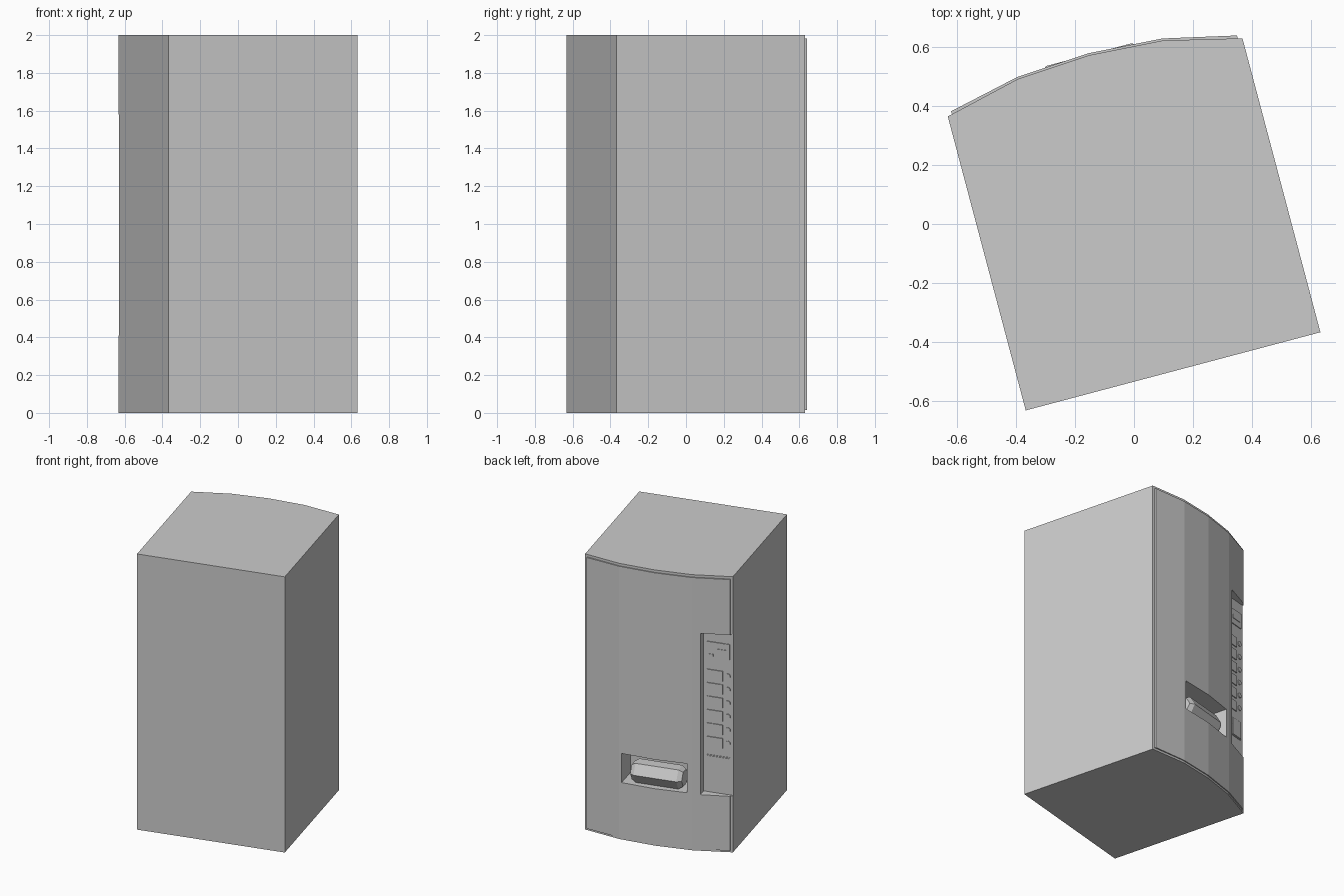
import bpy, bmesh, math
from mathutils import Matrix

if "Cube" in bpy.data.objects:
    bpy.data.objects.remove(bpy.data.objects["Cube"])

ROT = Matrix.Rotation(math.radians(14.85), 4, 'Z')   # whole machine is turned
grey = bpy.data.materials.new("plain_grey")
grey.diffuse_color = (0.6, 0.6, 0.6, 1)
grey.use_nodes = True
grey.node_tree.nodes["Principled BSDF"].inputs["Base Color"].default_value = grey.diffuse_color


def finish(bm, name):
    bmesh.ops.recalc_face_normals(bm, faces=bm.faces)
    bm.transform(ROT)
    me = bpy.data.meshes.new(name)
    bm.to_mesh(me)
    bm.free()
    me.materials.append(grey)
    ob = bpy.data.objects.new(name, me)
    bpy.context.collection.objects.link(ob)
    return ob


def prism(name, outline, z0, z1):
    bm = bmesh.new()
    f = bm.faces.new([bm.verts.new((x, y, z0)) for x, y in outline])
    up = bmesh.ops.extrude_face_region(bm, geom=[f])["geom"]
    bmesh.ops.translate(bm, vec=(0, 0, z1 - z0),
                        verts=[v for v in up if isinstance(v, bmesh.types.BMVert)])
    return finish(bm, name)


def box(name, p0, p1, y0, y1, z0, z1):
    # p runs to the right as seen when facing the machine (local -x)
    return prism(name, [(-p1, y0), (-p0, y0), (-p0, y1), (-p1, y1)], z0, z1)


def boolean(ob, other, op):
    m = ob.modifiers.new(op, 'BOOLEAN')
    m.object, m.operation, m.solver = other, op, 'EXACT'
    bpy.context.view_layer.objects.active = ob
    bpy.ops.object.modifier_apply(modifier=m.name)
    bpy.data.objects.remove(other)


def bowed(half, back, edge, mid, centre):
    return [(-half, back), (half, back), (half, edge), (0.255, mid),
            (0, centre), (-0.255, mid), (-half, edge)]


# cabinet with bowed door skin, control recess and delivery opening
cabinet = prism("cabinet", bowed(0.5175, -0.5175, 0.515, 0.577, 0.593), 0, 2)
boolean(cabinet, prism("door", bowed(0.502, 0.3, 0.529, 0.584, 0.60), 0.015, 1.982), 'UNION')
boolean(cabinet, box("control_cutter", 0.31, 0.6, 0.508, 0.8, 0.41, 1.58), 'DIFFERENCE')
boolean(cabinet, box("delivery_cutter", -0.236, 0.222, 0.42, 0.8, 0.416, 0.627), 'DIFFERENCE')

# control panel fittings
Y = 0.500
box("payment_plate", 0.334, 0.495, Y, 0.514, 1.39, 1.502)
box("payment_slot", 0.40, 0.48, Y, 0.518, 1.43, 1.458)
box("payment_guide", 0.345, 0.38, Y, 0.517, 1.40, 1.415)
for i in range(6):
    z = 1.264 - i * 0.0975
    box("selection_label_%d" % (i + 1), 0.334, 0.445, Y, 0.514, z - 0.036, z + 0.036)
    bm = bmesh.new()
    bmesh.ops.create_cone(bm, cap_ends=True, segments=10, radius1=0.018, radius2=0.018,
                          depth=0.014, matrix=Matrix.Translation((-0.481, 0.507, z + 0.006))
                          @ Matrix.Rotation(math.pi / 2, 4, 'X'))
    finish(bm, "selection_button_%d" % (i + 1))
box("change_plate", 0.334, 0.495, Y, 0.512, 0.543, 0.681)
box("change_return", 0.34, 0.392, Y, 0.516, 0.625, 0.675)
box("change_door", 0.398, 0.49, Y, 0.516, 0.55, 0.675)

# six-sided can lying in the delivery opening
bm = bmesh.new()
rings = []
for x, r in ((-0.18, 0.06), (-0.15, 0.08), (0.15, 0.08), (0.18, 0.06)):
    rings.append([bm.verts.new((x, 0.515 + r * math.cos(a * math.pi / 3),
                                0.487 + r * math.sin(a * math.pi / 3))) for a in range(6)])
for r0, r1 in zip(rings, rings[1:]):
    for i in range(6):
        j = (i + 1) % 6
        bm.faces.new((r0[i], r0[j], r1[j], r1[i]))
bm.faces.new(rings[0])
bm.faces.new(rings[-1])
finish(bm, "drink_can")
